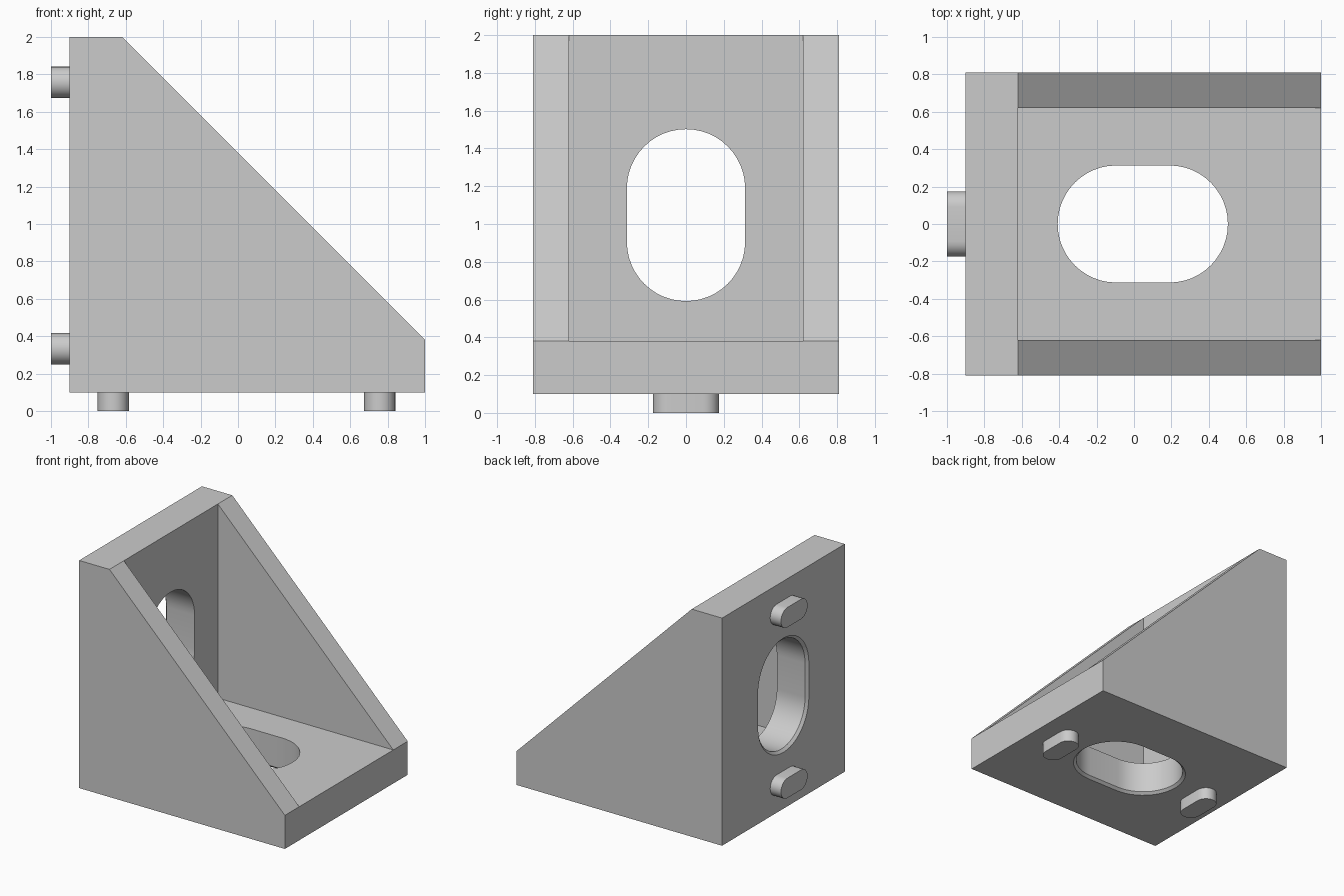
import bpy, bmesh, math
from mathutils import Matrix, Vector

cube = bpy.data.objects.get("Cube")
if cube:
    bpy.data.objects.remove(cube, do_unlink=True)

grey = bpy.data.materials.new("light grey")
grey.use_nodes = True
grey.diffuse_color = (0.6, 0.6, 0.6, 1)
grey.node_tree.nodes["Principled BSDF"].inputs["Base Color"].default_value = (0.6, 0.6, 0.6, 1)

# Reflection that swaps the base plate with the upright plate: x = z - 1, z = x + 1
SWAP = Matrix(((0, 0, 1, -1), (0, 1, 0, 0), (1, 0, 0, 1), (0, 0, 0, 1)))


def loft(name, rings, matrix=Matrix()):
    """Closed solid through a list of matching point rings."""
    bm = bmesh.new()
    loops = [[bm.verts.new(matrix @ Vector(p)) for p in ring] for ring in rings]
    n = len(loops[0])
    for a, b in zip(loops, loops[1:]):
        for i in range(n):
            j = (i + 1) % n
            bm.faces.new((a[i], a[j], b[j], b[i]))
    bm.faces.new(loops[0])
    bm.faces.new(loops[-1])
    bmesh.ops.recalc_face_normals(bm, faces=bm.faces)
    mesh = bpy.data.meshes.new(name)
    bm.to_mesh(mesh)
    bm.free()
    mesh.materials.append(grey)
    ob = bpy.data.objects.new(name, mesh)
    bpy.context.collection.objects.link(ob)
    return ob


def prism(name, profile, half_width):
    """Side profile in x and z, extruded across y."""
    return loft(name, [[(x, y, z) for x, z in profile] for y in (-half_width, half_width)])


def slot(x, half, radius, z, along_y=False, steps=24):
    """Rounded slot outline at height z; half is the straight half length."""
    ring = []
    for side in (0, 1):
        for i in range(steps + 1):
            a = math.pi * (side + i / steps) - math.pi / 2
            u = radius * math.cos(a) + (half if side == 0 else -half)
            v = radius * math.sin(a)
            ring.append((x - v, u, z) if along_y else (x + u, v, z))
    return ring


def activate(ob):
    bpy.ops.object.select_all(action='DESELECT')
    ob.select_set(True)
    bpy.context.view_layer.objects.active = ob


def cut(ob, cutter):
    mod = ob.modifiers.new("cut", 'BOOLEAN')
    mod.operation = 'DIFFERENCE'
    mod.solver = 'EXACT'
    mod.object = cutter
    activate(ob)
    bpy.ops.object.modifier_apply(modifier=mod.name)
    bpy.data.objects.remove(cutter, do_unlink=True)


# Bracket block with a sloped front, hollowed between its two side walls
body = prism("bracket_body",
             [(-0.9, 0.1), (1, 0.1), (1, 0.38), (-0.62, 2), (-0.9, 2)], 0.81)
cut(body, prism("cavity_cutter", [(-0.62, 0.38), (2.4, 0.38), (-0.62, 3.4)], 0.62))

# Bolt slots with a small chamfer on the outer faces
for matrix in (Matrix(), SWAP):
    rings = [slot(0.047, 0.142, r, z)
             for z, r in ((0.05, 0.335), (0.1, 0.335), (0.12, 0.313), (0.5, 0.313))]
    cut(body, loft("slot_cutter", rings, matrix))

# Locating pegs under the base and behind the upright
parts = [body]
for label, matrix in (("base", Matrix()), ("back", SWAP)):
    for end, x in (("inner", -0.667), ("outer", 0.758)):
        rings = [slot(x, 0.092, 0.083, z, True, 12) for z in (0, 0.11)]
        parts.append(loft(f"{label}_{end}_peg", rings, matrix))

for ob in parts:
    activate(ob)
    bpy.ops.object.shade_smooth_by_angle(angle=math.radians(30))
